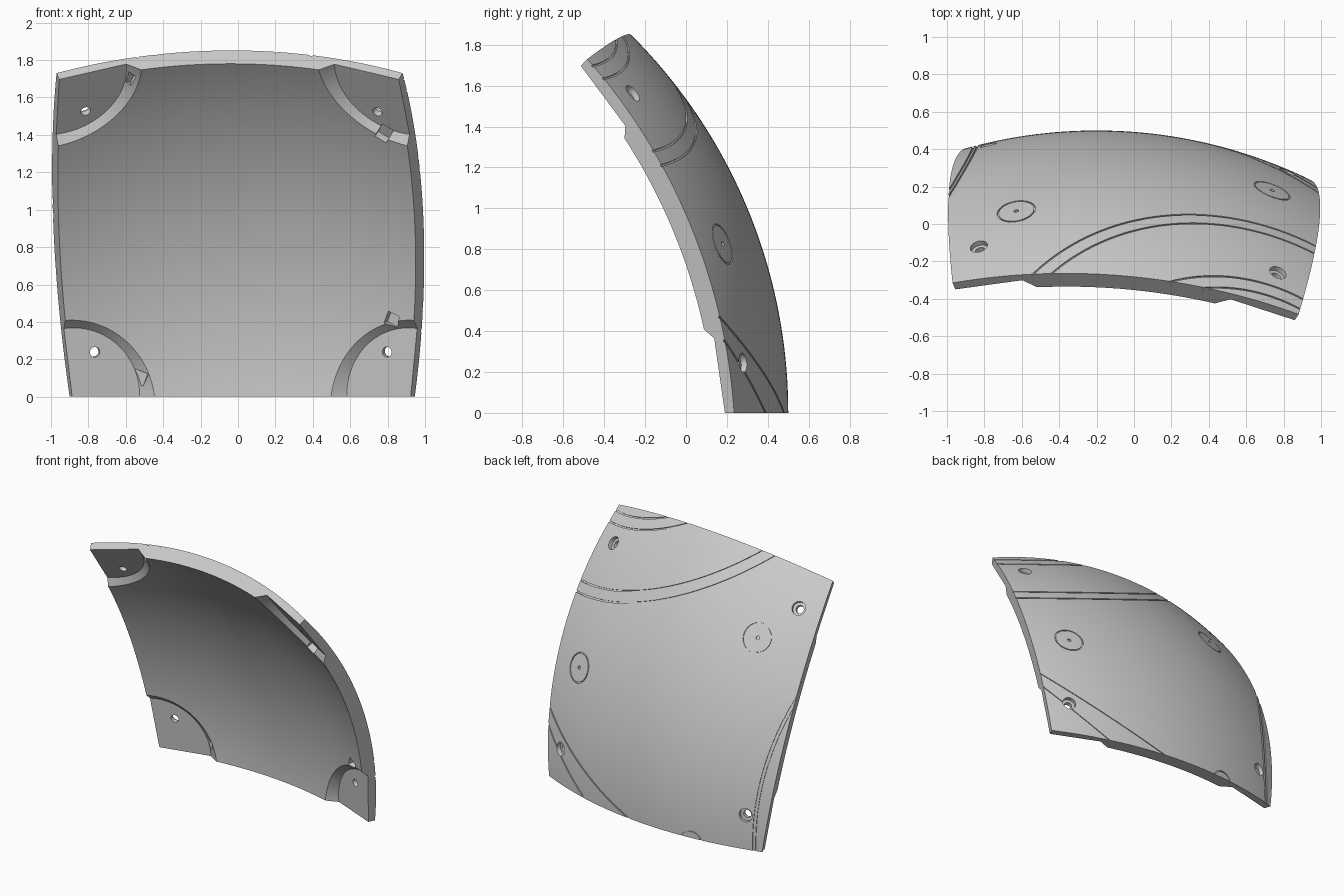
import bpy, bmesh, math
from mathutils import Vector

cube = bpy.data.objects.get("Cube")
if cube:
    bpy.data.objects.remove(cube, do_unlink=True)

R, WALL, N = 2.607, 0.1, 56
CENTRE = Vector((-0.2, -2.107, 0))      # centre of the sphere the panel is cut from

grey = bpy.data.materials.new("light grey")
grey.use_nodes = True
grey.diffuse_color = (0.6, 0.6, 0.6, 1)
grey.node_tree.nodes["Principled BSDF"].inputs["Base Color"].default_value = (0.6, 0.6, 0.6, 1)


def make_object(name, bm):
    bmesh.ops.recalc_face_normals(bm, faces=bm.faces)
    mesh = bpy.data.meshes.new(name)
    bm.to_mesh(mesh)
    bm.free()
    mesh.materials.append(grey)
    obj = bpy.data.objects.new(name, mesh)
    obj.location = CENTRE
    bpy.context.collection.objects.link(obj)
    return obj


def ray(x, y, z):
    """Direction from the sphere centre to a point of the model."""
    return (Vector((x, y, z)) - CENTRE).normalized()


def bridge(bm, loops, cap=False, closed=False):
    """Join rings of vertices with quads."""
    n = len(loops[0])
    for a in range(len(loops) if closed else len(loops) - 1):
        p, q = loops[a], loops[(a + 1) % len(loops)]
        for k in range(n):
            bm.faces.new((p[k], p[(k + 1) % n], q[(k + 1) % n], q[k]))
    if cap:
        bm.faces.new(loops[0])
        bm.faces.new(loops[-1])


def frustum(bm, start, end, r1, r2, sides=48, turn=0.0):
    """Cylinder, cone or prism between two points."""
    axis = (end - start).normalized()
    u = axis.cross(Vector((1, 0, 0))).normalized()
    v = axis.cross(u)
    loops = []
    for c, r in ((start, r1), (end, r2)):
        angles = [turn + 2 * math.pi * k / sides for k in range(sides)]
        loops.append([bm.verts.new(c + r * (u * math.cos(a) + v * math.sin(a))) for a in angles])
    bridge(bm, loops, cap=True)


def groove(bm, axis, offset, segments=240, half_width=0.005, depth=0.007):
    """Thin ring that follows the circle where a plane meets the sphere."""
    theta = math.acos(offset / R)
    u = axis.orthogonal().normalized()
    v = axis.cross(u)
    dt = half_width / R
    loops = []
    for k in range(segments):
        a = 2 * math.pi * k / segments
        side = u * math.cos(a) + v * math.sin(a)
        loops.append([bm.verts.new((axis * math.cos(theta + s * dt) + side * math.sin(theta + s * dt)) * (R + h))
                      for s, h in ((-1, -depth), (1, -depth), (1, depth), (-1, depth))])
    bridge(bm, loops, closed=True)


def arc_through(*points):
    """Axis and plane offset of the circle through three surface points."""
    a, b, c = (ray(*p) * R for p in points)
    axis = (b - a).cross(c - a).normalized()
    if axis.dot(a) < 0:
        axis.negate()
    return axis, axis.dot(a)


def cut(target, build):
    bm = bmesh.new()
    build(bm)
    cutter = make_object("cutter", bm)
    cutter.hide_render = True
    mod = target.modifiers.new("cut", "BOOLEAN")
    mod.operation, mod.solver, mod.object = "DIFFERENCE", "EXACT", cutter
    bpy.context.view_layer.objects.active = target
    bpy.ops.object.modifier_apply(modifier=mod.name)
    bpy.data.objects.remove(cutter, do_unlink=True)


# Corners, screw holes and key notches, in order: low right, low left, top left, top right
corners = [Vector(p).normalized() for p in
           ((-0.7, 2.511, 0), (1.145, 2.342, 0), (1.08, 1.624, 1.73), (-0.77, 1.792, 1.73))]
holes = [ray(-0.78, 0.425, 0.245), ray(0.82, 0.275, 0.245), ray(0.77, -0.26, 1.563), ray(-0.83, -0.12, 1.566)]
notches = [ray(-0.52, 0.36, 0.1), ray(0.82, 0.14, 0.41), ray(0.79, -0.24, 1.42), ray(-0.59, -0.28, 1.69)]

# Curved panel
bm = bmesh.new()
layers = []
for radius in (R, R - WALL):
    grid = []
    for j in range(N + 1):
        t = j / N
        left, right = corners[0].lerp(corners[3], t), corners[1].lerp(corners[2], t)
        grid.append([bm.verts.new(left.lerp(right, i / N).normalized() * radius) for i in range(N + 1)])
    for j in range(N):
        for i in range(N):
            bm.faces.new((grid[j][i], grid[j][i + 1], grid[j + 1][i + 1], grid[j + 1][i]))
    layers.append(grid)
rims = []
for g in layers:
    rims.append(g[0][:-1] + [row[-1] for row in g[:-1]] + g[-1][:0:-1] + [row[0] for row in g[:0:-1]])
bridge(bm, rims)
panel = make_object("curved_panel", bm)


# Flat round corner seats on the inside
def corner_seats(bm):
    for corner, hole in zip(corners, holes):
        base = corner * (R - 0.05)
        frustum(bm, base, base - hole * 0.16, 0.37, 0.53, 96)


def key_notches(bm):
    for n in notches:
        frustum(bm, n * (R - 0.055), n * (R - 0.16), 0.05, 0.05, 4, 0.4)


# Counterbored screw holes
def screw_holes(bm):
    for h in holes:
        frustum(bm, h * (R - 0.2), h * (R + 0.1), 0.027, 0.027)


def counterbores(bm):
    for h in holes:
        frustum(bm, h * (R - 0.03), h * (R + 0.1), 0.047, 0.047)


# Engraved target circles with centre dots
def targets(bm):
    for c, r in ((ray(-0.63, 0.07, 1.369), 0.1), (ray(0.74, 0.18, 0.826), 0.1), (ray(-0.39, 0.49, -0.03), 0.08)):
        groove(bm, c, math.sqrt(R * R - r * r), 64, 0.004)
        if c.z > 0:
            frustum(bm, c * (R - 0.01), c * (R + 0.05), 0.013, 0.013, 24)


# Engraved seam lines
def top_seams(bm):
    axis = Vector((0.31, 0.386, 0.869)).normalized()
    for offset in (2.183, 2.226, 2.42, 2.45):
        groove(bm, axis, offset)


def low_seam_outer(bm):
    groove(bm, *arc_through((0.97, 0.17, 0.455), (0.64, 0.345, 0.24), (0.13, 0.478, 0)))


def low_seam_inner(bm):
    groove(bm, *arc_through((0.97, 0.2, 0.34), (0.8, 0.28, 0.19), (0.55, 0.375, 0)))


def side_seams(bm):
    axis, offset = arc_through((-1, 0.13, 1.07), (-0.86, 0.35, 0.5), (-0.84, 0.42, 0))
    for shift in (0, 0.015):
        groove(bm, axis, offset + shift)


for step in (corner_seats, key_notches, screw_holes, counterbores, targets,
             top_seams, low_seam_outer, low_seam_inner, side_seams):
    cut(panel, step)

bpy.ops.object.select_all(action="DESELECT")
panel.select_set(True)
bpy.context.view_layer.objects.active = panel
bpy.ops.object.shade_smooth_by_angle(angle=math.radians(25))
